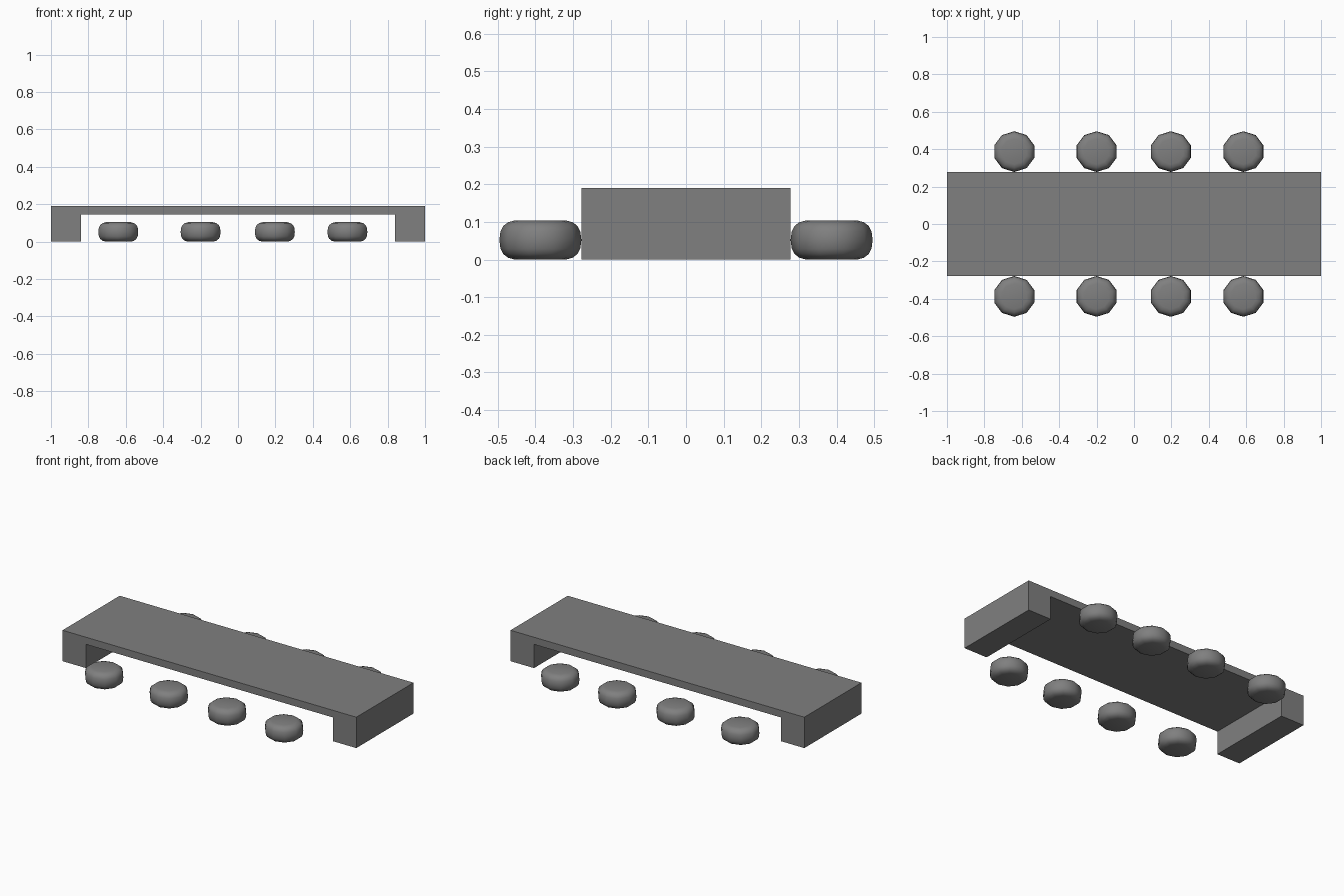
import bpy, bmesh, math

if "Cube" in bpy.data.objects:
    bpy.data.objects.remove(bpy.data.objects["Cube"])

grey = bpy.data.materials.new("dark_grey")
grey.diffuse_color = (0.214, 0.214, 0.214, 1)
grey.use_nodes = True
grey.node_tree.nodes["Principled BSDF"].inputs["Base Color"].default_value = grey.diffuse_color

def finish(name, bm, smooth=False):
    bmesh.ops.recalc_face_normals(bm, faces=bm.faces)
    me = bpy.data.meshes.new(name)
    bm.to_mesh(me)
    bm.free()
    me.materials.append(grey)
    for p in me.polygons:
        p.use_smooth = smooth
    ob = bpy.data.objects.new(name, me)
    bpy.context.collection.objects.link(ob)
    return ob

# Low table: one bridge-shaped profile extruded front to back
profile = [(-1, 0), (-0.84, 0), (-0.84, 0.146), (0.84, 0.146),
           (0.84, 0), (1, 0), (1, 0.19), (-1, 0.19)]
bm = bmesh.new()
face = bm.faces.new([bm.verts.new((x, -0.278, z)) for x, z in profile])
ext = bmesh.ops.extrude_face_region(bm, geom=[face])
bmesh.ops.translate(bm, vec=(0, 0.556, 0),
                    verts=[v for v in ext["geom"] if isinstance(v, bmesh.types.BMVert)])
finish("table", bm)

# Floor cushion: ten-sided lathe of a rounded profile
SIDES = 10
section = [(0.068, 0.0), (0.086, 0.005), (0.099, 0.015), (0.106, 0.029), (0.109, 0.052),
           (0.106, 0.075), (0.099, 0.089), (0.086, 0.099), (0.068, 0.104)]
bm = bmesh.new()
rings = []
for r, z in section:
    ring = []
    for i in range(SIDES):
        a = math.pi / 2 + i * math.tau / SIDES
        ring.append(bm.verts.new((1.03 * r * math.cos(a), r * math.sin(a), z)))
    rings.append(ring)
for lo, hi in zip(rings, rings[1:]):
    for i in range(SIDES):
        j = (i + 1) % SIDES
        bm.faces.new((lo[i], lo[j], hi[j], hi[i]))
bm.faces.new(rings[0])
bm.faces.new(rings[-1])
cushion = finish("cushion", bm, smooth=True)

# Four cushions along each long side
mesh = cushion.data
bpy.data.objects.remove(cushion)
for side, y in (("front", -0.387), ("back", 0.387)):
    for n, x in enumerate((-0.64, -0.2, 0.197, 0.585), 1):
        ob = bpy.data.objects.new(f"{side}_cushion_{n}", mesh)
        ob.location = (x, y, 0)
        bpy.context.collection.objects.link(ob)
